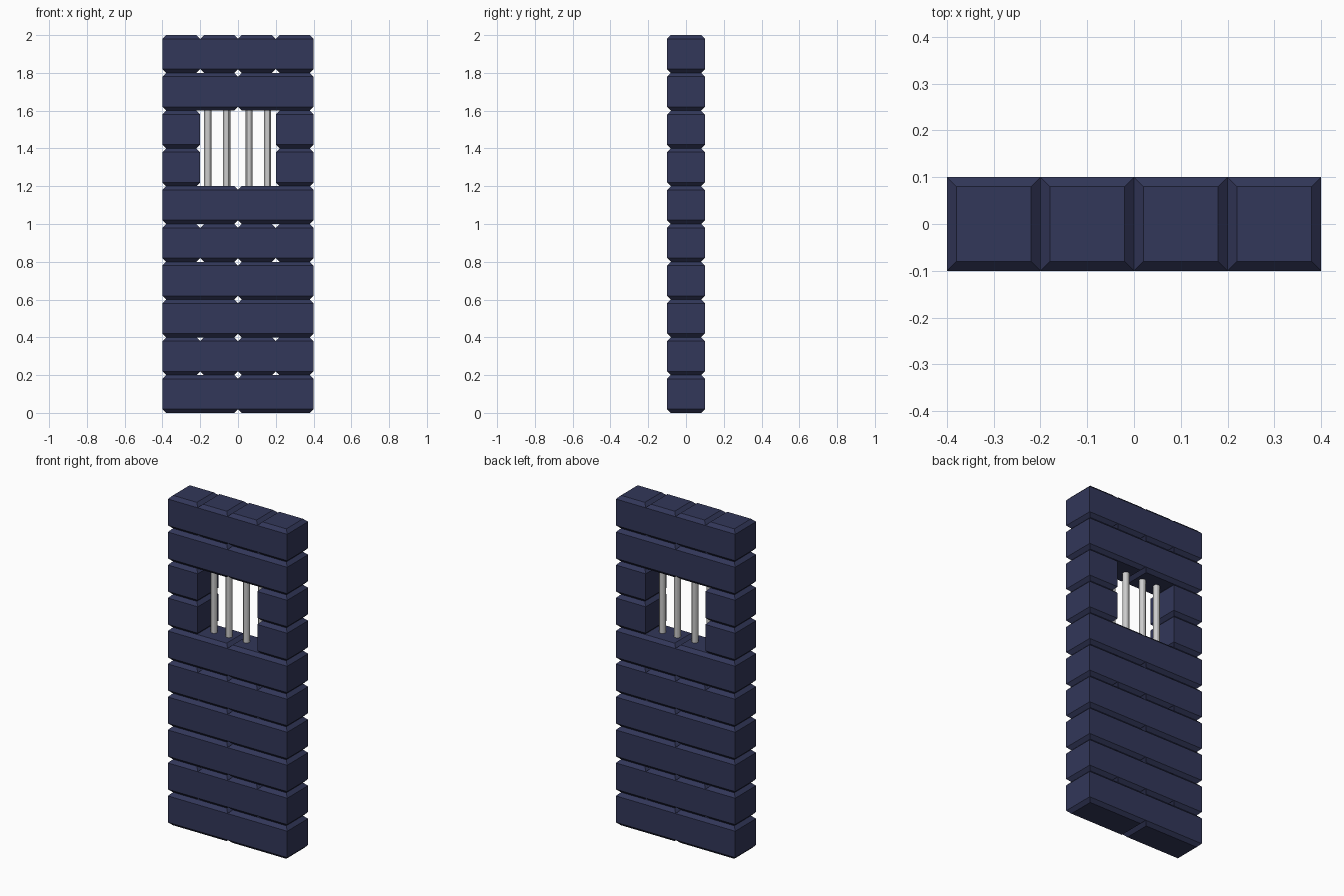
import bpy, bmesh
from mathutils import Vector

if "Cube" in bpy.data.objects:
    bpy.data.objects.remove(bpy.data.objects["Cube"])

C = 0.02   # chamfer
H = 0.2    # course height

brick_mat = bpy.data.materials.new("dark_blue_brick")
brick_mat.diffuse_color = (0.032, 0.038, 0.1, 1)
brick_mat.use_nodes = True
brick_mat.node_tree.nodes["Principled BSDF"].inputs["Base Color"].default_value = brick_mat.diffuse_color


def brick(name, x, z, w):
    """Box whose top and bottom rims are chamfered; vertical edges stay sharp."""
    bm = bmesh.new()
    loops = []
    for dz, inset in ((0, C), (C, 0), (H - C, 0), (H, C)):
        hx, hy = w / 2 - inset, 0.1 - inset
        loops.append([bm.verts.new((sx * hx, sy * hy, dz - H / 2))
                      for sx, sy in ((-1, -1), (1, -1), (1, 1), (-1, 1))])
    bm.faces.new(loops[0][::-1])
    bm.faces.new(loops[-1])
    for a, b in zip(loops, loops[1:]):
        for i in range(4):
            j = (i + 1) % 4
            bm.faces.new((a[i], a[j], b[j], b[i]))
    me = bpy.data.meshes.new(name)
    bm.to_mesh(me)
    bm.free()
    me.materials.append(brick_mat)
    ob = bpy.data.objects.new(name, me)
    ob.location = Vector((x, 0, z + H / 2))
    bpy.context.collection.objects.link(ob)


# Courses: long pairs, rows of short bricks, and the window jambs
LONG = [(-0.2, 0.4), (0.2, 0.4)]
SHORT = [(x, 0.2) for x in (-0.3, -0.1, 0.1, 0.3)]
JAMB = [(-0.3, 0.2), (0.3, 0.2)]
courses = [LONG, SHORT, LONG, LONG, SHORT, LONG, JAMB, JAMB, LONG, SHORT]
for row, bricks in enumerate(courses):
    for n, (x, w) in enumerate(bricks):
        brick(f"brick_{row}_{n}", x, row * H, w)

# Window bars
for n, x in enumerate((-0.16, -0.06, 0.058, 0.157)):
    bpy.ops.mesh.primitive_cylinder_add(vertices=12, radius=0.019, depth=0.4,
                                        location=(x, 0, 1.4))
    bpy.context.object.name = f"window_bar_{n}"
    bpy.ops.object.shade_smooth_by_angle()
